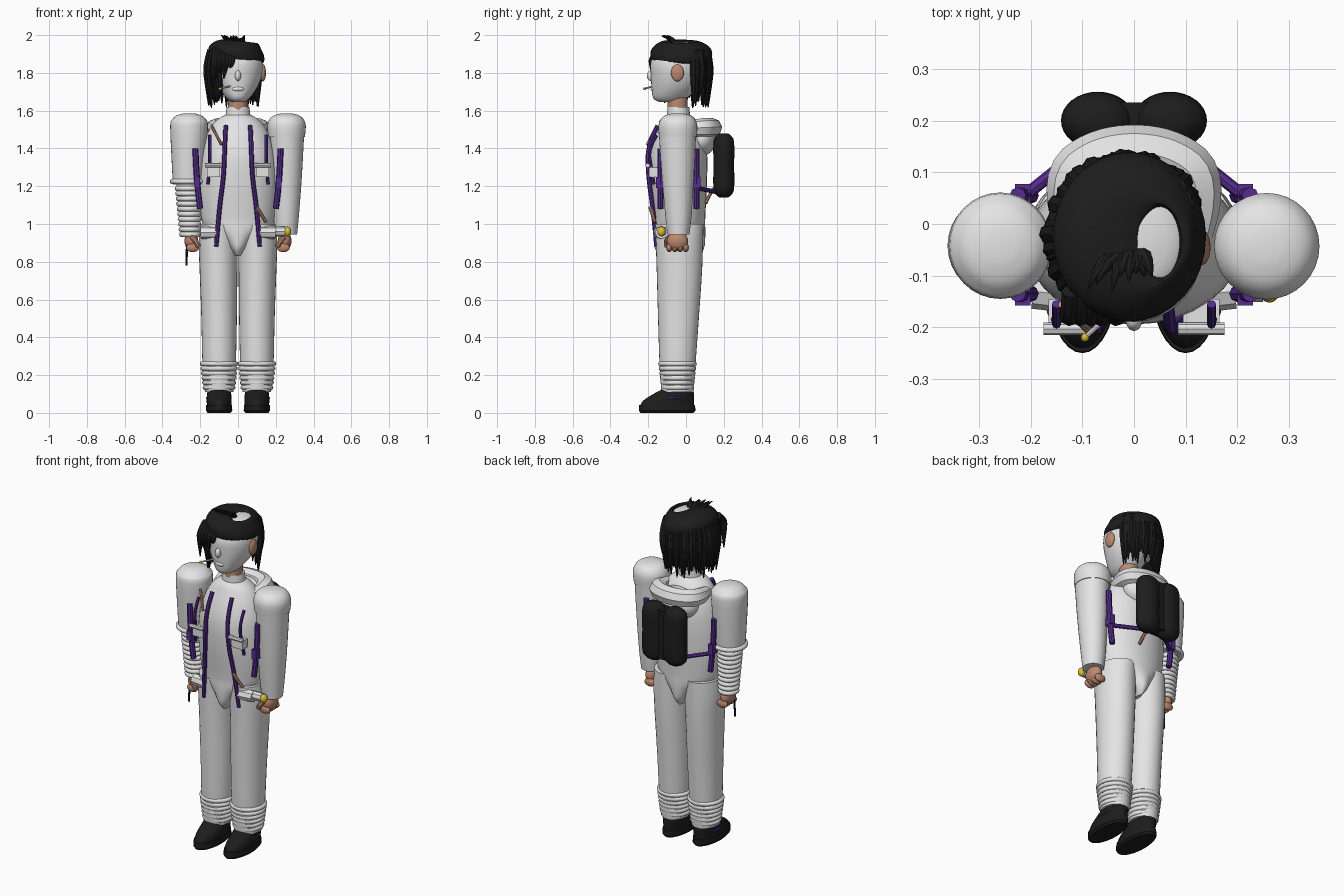
import bpy, bmesh, math, random
from mathutils import Vector

random.seed(4)
old = bpy.data.objects.get("Cube")
if old:
    bpy.data.objects.remove(old, do_unlink=True)


def material(name, r, g, b):
    m = bpy.data.materials.new(name)
    m.use_nodes = True
    m.diffuse_color = (r, g, b, 1)
    m.node_tree.nodes["Principled BSDF"].inputs["Base Color"].default_value = (r, g, b, 1)
    return m


WHITE = material("white fabric", .78, .78, .78)
BLACK = material("black", .012, .012, .012)
PURPLE = material("purple strap", .09, .025, .27)
SKIN = material("tan skin", .5, .25, .16)
GOLD = material("gold", .7, .5, .04)


def finish(obj, name, mat, angle=40):
    obj.name = name
    obj.data.materials.clear()
    obj.data.materials.append(mat)
    bpy.ops.object.select_all(action="DESELECT")
    obj.select_set(True)
    bpy.context.view_layer.objects.active = obj
    bpy.ops.object.shade_smooth_by_angle(angle=math.radians(angle))
    return obj


def smooth_rows(rows, steps):
    """Catmull-Rom interpolation of cross-section rows."""
    rows = [Vector(r) for r in rows]
    out = []
    for i in range(len(rows) - 1):
        a, b, c, d = rows[max(i - 1, 0)], rows[i], rows[i + 1], rows[min(i + 2, len(rows) - 1)]
        for k in range(steps):
            t = k / steps
            out.append((2 * b + (c - a) * t + (2 * a - 5 * b + 4 * c - d) * t * t
                        + (3 * b - a - 3 * c + d) * t ** 3) / 2)
    return out + [rows[-1]]


def loft(name, mat, rows, steps=3, sides=32, cap_top=True):
    """Stack of ellipses, each row being z, centre x, centre y, radius x, radius y."""
    bm = bmesh.new()
    rings = []
    for z, cx, cy, rx, ry in smooth_rows(rows, steps):
        rings.append([bm.verts.new((cx + rx * math.cos(math.tau * i / sides),
                                    cy + ry * math.sin(math.tau * i / sides), z))
                      for i in range(sides)])
    for lo, hi in zip(rings, rings[1:]):
        for i in range(sides):
            j = (i + 1) % sides
            bm.faces.new((lo[i], lo[j], hi[j], hi[i]))
    bm.faces.new(rings[0][::-1])
    if cap_top:
        bm.faces.new(rings[-1])
    mesh = bpy.data.meshes.new(name)
    bm.to_mesh(mesh)
    bm.free()
    obj = bpy.data.objects.new(name, mesh)
    bpy.context.collection.objects.link(obj)
    return finish(obj, name, mat)


def tube(name, mat, paths, radius, taper=None):
    """Round tubes along one or more paths, with an optional radius per point."""
    cu = bpy.data.curves.new(name, "CURVE")
    cu.dimensions = "3D"
    cu.bevel_depth, cu.bevel_resolution, cu.use_fill_caps = radius, 2, True
    cu.resolution_u = 6
    for path in paths:
        sp = cu.splines.new("NURBS" if len(path) > 2 else "POLY")
        sp.points.add(len(path) - 1)
        for i, (pt, co) in enumerate(zip(sp.points, path)):
            pt.co = (*co, 1)
            pt.radius = taper[i] if taper else 1
        if len(path) > 2:
            sp.order_u, sp.use_endpoint_u = 3, True
    obj = bpy.data.objects.new(name, cu)
    bpy.context.collection.objects.link(obj)
    bpy.ops.object.select_all(action="DESELECT")
    obj.select_set(True)
    bpy.context.view_layer.objects.active = obj
    bpy.ops.object.convert(target="MESH")
    return finish(bpy.context.object, name, mat)


def ball(name, mat, loc, size):
    bpy.ops.mesh.primitive_uv_sphere_add(segments=24, ring_count=14, location=loc)
    bpy.context.object.scale = size
    return finish(bpy.context.object, name, mat)


def box(name, mat, loc, size):
    bpy.ops.mesh.primitive_cube_add(size=1, location=loc)
    bpy.context.object.scale = size
    return finish(bpy.context.object, name, mat, 30)


def ring(name, mat, loc, major, minor):
    bpy.ops.mesh.primitive_torus_add(location=loc, major_radius=major, minor_radius=minor,
                                     major_segments=32, minor_segments=10)
    return finish(bpy.context.object, name, mat)


# Torso, tapering to the V-shaped bottom between the legs
loft("torso", WHITE, [
    (.83, 0, -.035, .015, .1), (.87, 0, -.035, .05, .13), (.93, 0, -.035, .1, .137),
    (.98, 0, -.035, .17, .137), (1.03, 0, -.035, .195, .137), (1.2, 0, -.04, .21, .15),
    (1.35, 0, -.04, .2, .153), (1.45, 0, -.035, .175, .135), (1.52, 0, -.035, .14, .105),
    (1.56, 0, -.04, .1, .08), (1.585, 0, -.04, .05, .05)])
loft("collar", WHITE, [(1.56, 0, -.04, .068, .062), (1.62, 0, -.04, .06, .058)], 1)
loft("neck", SKIN, [(1.58, 0, -.045, .052, .054), (1.7, 0, -.045, .052, .054)], 1)

# Folded hood behind the neck
tube("hood_rim", WHITE, [[(x * s, y, z) for s, x, y, z in (
    (-1, .11, -.05, 1.5), (-1, .14, .08, 1.51), (-1, .06, .14, 1.51),
    (1, .06, .14, 1.51), (1, .14, .08, 1.51), (1, .11, -.05, 1.5))]], .052,
    (.6, 1, 1, 1, 1, .6))
ball("hood_bag", WHITE, (0, .08, 1.45), (.13, .08, .09))

# Head and face
loft("head", WHITE, [
    (1.645, 0, -.09, .03, .05), (1.665, 0, -.085, .06, .088), (1.72, 0, -.06, .1, .122),
    (1.79, 0, -.047, .128, .14), (1.86, 0, -.045, .132, .142), (1.92, 0, -.035, .11, .12),
    (1.95, 0, -.035, .08, .09), (1.962, 0, -.035, .03, .035)])
ball("nose", WHITE, (0, -.185, 1.785), (.016, .022, .028))
ball("lips", WHITE, (0, -.172, 1.715), (.032, .015, .014))
for s in (-1, 1):
    ball("ear", SKIN, (.132 * s, -.045, 1.8), (.016, .034, .045))
tube("mouth_stick", WHITE, [[(-.04, -.17, 1.73), (-.09, -.215, 1.718)]], .005)
ball("stick_tip", GOLD, (-.095, -.22, 1.716), (.008, .008, .008))

# Hair: thick band open at the crown, leaning over one side
hair = loft("hair_band", BLACK, [
    (1.86, 0, -.025, .12, .14), (1.875, -.005, -.025, .143, .16), (1.91, -.01, -.025, .147, .163),
    (1.94, -.008, -.025, .13, .145), (1.965, .01, -.03, .1, .105),
    (1.968, .045, -.035, .048, .075), (1.94, .055, -.035, .03, .065)], cap_top=False)
for v in hair.data.vertices:
    v.co.z -= .12 * v.co.x

# Hanging locks around the back and one side
locks = []
count = 38
for i in range(count):
    deg = 28 + 205 * i / (count - 1)
    c, s = math.cos(math.radians(deg)), math.sin(math.radians(deg))
    grow = random.uniform(.95, 1.05)
    px, py = -.012 + .14 * c * grow, -.025 + .142 * s * grow
    end = random.uniform(1.61, 1.7)
    locks.append([(px * .9, py * .9, 1.92), (px * 1.05, py * 1.05, 1.84),
                  (px, py, 1.74), (px * .98, py * .96, end)])
for x, end in ((-.12, 1.72), (-.1, 1.78), (-.08, 1.8), (-.06, 1.77), (-.03, 1.83)):
    locks.append([(x, -.13, 1.92), (x, -.18, 1.88), (x - .01, -.175, 1.83), (x - .015, -.165, end)])
tube("hair_locks", BLACK, locks, .02, (1, 1.1, .9, .15))

# Upright tufts on the crown
tufts = []
for i in range(9):
    x = -.08 + .014 * i
    tufts.append([(x * .5, -.06, 1.95), (x * .8, -.07, 1.98),
                  (x * 1.1, -.08 - .05 * random.random(), random.uniform(1.975, 2))])
tube("hair_tufts", BLACK, tufts, .018, (1, .8, .1))

# Backpack of two merged upright rolls
for s in (-1, 1):
    loft("backpack_roll", BLACK, [(z, .07 * s, .2, .07 * k, .055 * k) for z, k in (
        (1.14, .4), (1.155, .75), (1.19, 1), (1.31, 1), (1.43, 1), (1.465, .75), (1.48, .4))])
box("backpack_middle", BLACK, (0, .195, 1.31), (.09, .08, .29))
tube("tan_tail", SKIN, [[(.03, .15, 1.19), (.04, .12, 1.15), (.05, .105, 1.11)]], .009)

# Legs, ankle folds and shoes
for s in (-1, 1):
    loft("leg", WHITE, [
        (.11, .1 * s, -.045, .075, .085), (.25, .1 * s, -.045, .088, .095),
        (.5, .1 * s, -.04, .094, .108), (.75, .103 * s, -.035, .1, .12),
        (.9, .104 * s, -.035, .104, .125), (1, .1 * s, -.035, .1, .128)])
    for i in range(6):
        ring("ankle_fold", WHITE, (.1 * s, -.045, .135 + .025 * i), .074 + .003 * i, .013)
    loft("shoe_sole", BLACK, [(0, .1 * s, -.1, .06, .14), (.012, .1 * s, -.1, .07, .15),
                              (.042, .1 * s, -.1, .068, .148)], 1)
    loft("shoe_upper", BLACK, [
        (.035, .1 * s, -.1, .064, .143), (.065, .1 * s, -.092, .066, .135),
        (.1, .1 * s, -.065, .064, .108), (.125, .1 * s, -.045, .06, .08)])
    tube("shoe_stripe", PURPLE, [[(.163 * s, -.1, .08), (.164 * s, -.03, .08)]], .006)

# Plain arm with a shoulder cap
loft("left_arm", WHITE, [
    (.945, .255, -.04, .058, .058), (1.05, .255, -.04, .068, .07),
    (1.25, .258, -.043, .08, .085), (1.47, .26, -.045, .09, .098)])
dome = ((1.52, 1), (1.555, .88), (1.575, .65), (1.585, .3))
loft("left_shoulder_cap", WHITE, [(1.46, .257, -.043, .097, .1)]
     + [(z, .257, -.043, .102 * k, .103 * k) for z, k in dome])

# Ribbed arm with a dome shoulder
loft("right_arm", WHITE, [(1.21, -.263, -.042, .082, .085), (1.35, -.262, -.042, .09, .095)]
     + [(z, -.259, -.042, .1 * k, .103 * k) for z, k in dome])
loft("right_forearm", WHITE, [(.93, -.255, -.042, .045, .045), (1.22, -.265, -.042, .062, .065)], 1)
ring("elbow_ring", WHITE, (-.262, -.042, 1.225), .085, .014)
for i in range(10):
    ring("sleeve_rib", WHITE, (-.253 - .001 * i, -.042, .945 + .027 * i), .045 + .0015 * i, .014)
tube("wrist_cord", BLACK, [[(-.27, -.07, .9), (-.273, -.075, .78)]], .006)

# Closed hands
for s in (-1, 1):
    ball("palm", SKIN, (.247 * s, -.045, .91), (.036, .056, .052))
    for i in range(4):
        ball("finger", SKIN, (.24 * s, -.088 + .029 * i, .875), (.034, .016, .024))
    tube("thumb", SKIN, [[(.245 * s, -.09, .93), (.22 * s, -.11, .91), (.21 * s, -.1, .88)]], .014)

# Harness, chest bars and belt rolls
for s in (-1, 1):
    tube("front_strap", PURPLE, [[(s * x, y, z) for x, y, z in (
        (.065, -.15, 1.52), (.07, -.205, 1.42), (.075, -.2, 1.25), (.1, -.175, 1.08),
        (.115, -.155, .88))]], .012)
    tube("chest_strap", PURPLE, [[(s * .15, -.155, 1.47), (s * .15, -.2, 1.4), (s * .15, -.185, 1.3),
                                  (s * .16, -.17, 1.21)]], .009)
    tube("chest_bar", WHITE, [[(s * .085, -.203, 1.31), (s * .175, -.203, 1.31)]], .012)
    box("chest_pouch", WHITE, (s * .13, -.17, 1.275), (.07, .05, .05))
    tube("belt_roll", WHITE, [[(s * .11, -.14, .955), (s * .195, -.13, .955)]], .034)
    for y in (-.135, .055):
        tube("side_strap", PURPLE, [[(s * .225, y, 1.4), (s * .22, y, 1.22), (s * .2, y, 1.08)]], .016)
        box("side_buckle", PURPLE, (s * .215, y, 1.22), (.03, .045, .06))
    tube("pack_strap", PURPLE, [[(s * .08, .16, 1.17), (s * .205, .06, 1.19)]], .012)

# Wrist gauge and small rods
tube("wrist_gauge", WHITE, [[(.19, -.125, .96), (.25, -.125, .96)]], .026)
ball("gauge_dial", GOLD, (.262, -.13, .96), (.02, .022, .026))
tube("chest_rod", SKIN, [[(-.14, -.155, 1.52), (-.088, -.205, 1.42)]], .008)
tube("hip_rod", SKIN, [[(.1, -.19, 1.09), (.148, -.165, 1.01)]], .01)
